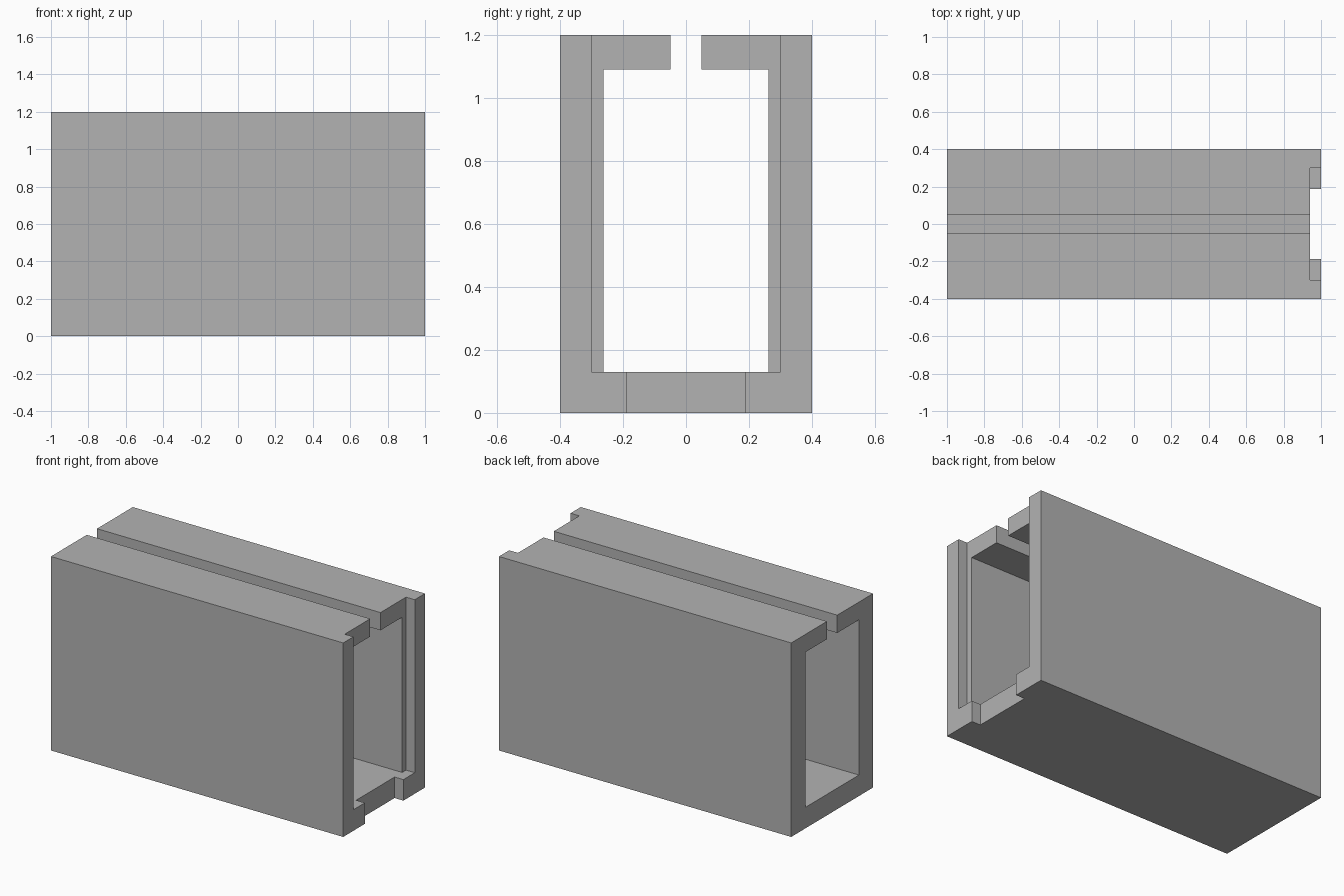
import bpy
import bmesh

cube = bpy.data.objects.get("Cube")
if cube:
    bpy.data.objects.remove(cube, do_unlink=True)

grey = bpy.data.materials.new("plain grey")
grey.use_nodes = True
colour = (0.45, 0.45, 0.45, 1)
grey.diffuse_color = colour
grey.node_tree.nodes["Principled BSDF"].inputs["Base Color"].default_value = colour


def extrude_profile(name, half, x0, x1):
    """Mirror a half outline (y, z) across y = 0 and extrude it along x."""
    outline = half + [(-y, z) for y, z in reversed(half)]
    bm = bmesh.new()
    face = bm.faces.new([bm.verts.new((x0, y, z)) for y, z in outline])
    result = bmesh.ops.extrude_face_region(bm, geom=[face])
    verts = [g for g in result["geom"] if isinstance(g, bmesh.types.BMVert)]
    bmesh.ops.translate(bm, verts=verts, vec=(x1 - x0, 0, 0))
    bmesh.ops.recalc_face_normals(bm, faces=bm.faces)
    mesh = bpy.data.meshes.new(name)
    bm.to_mesh(mesh)
    bm.free()
    mesh.materials.append(grey)
    obj = bpy.data.objects.new(name, mesh)
    bpy.context.collection.objects.link(obj)
    return obj


# Slotted channel: floor, walls and inturned top lips
channel = extrude_profile("slotted_channel", [
    (0.4, 0), (0.4, 1.2), (0.05, 1.2), (0.05, 1.09), (0.262, 1.09), (0.262, 0.13),
], -1, 1)

# Stepped recess at the open end: wide above the floor, narrower through it
recess = extrude_profile("end_recess_cutter", [
    (0.188, -0.1), (0.188, 0.13), (0.3, 0.13), (0.3, 1.3),
], 0.94, 1.1)
recess.hide_render = True

cut = channel.modifiers.new("end recess", "BOOLEAN")
cut.operation = "DIFFERENCE"
cut.solver = "EXACT"
cut.object = recess
bpy.context.view_layer.objects.active = channel
channel.select_set(True)
bpy.ops.object.modifier_apply(modifier=cut.name)
bpy.data.objects.remove(recess, do_unlink=True)
